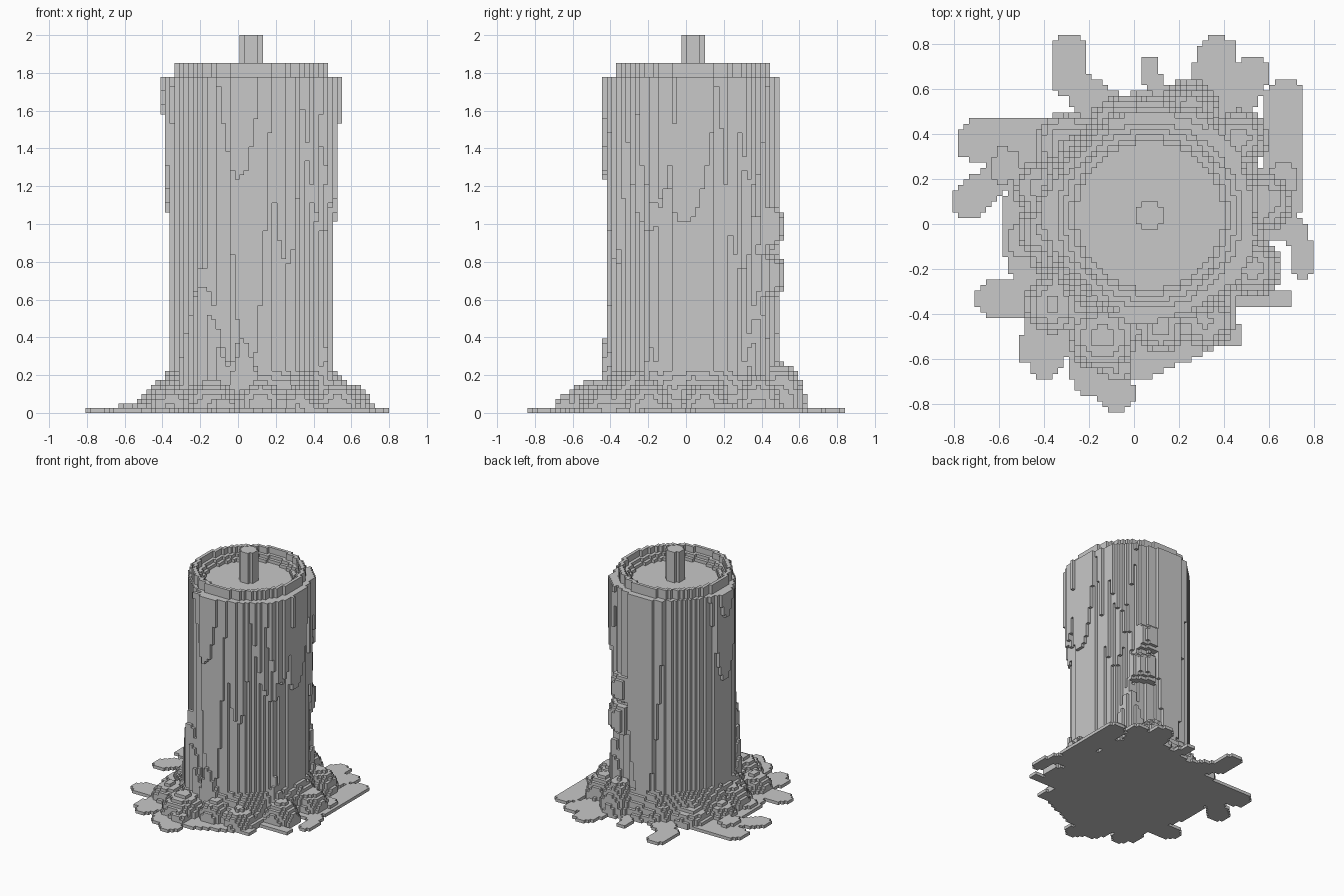
import bpy, bmesh, math

if "Cube" in bpy.data.objects:
    bpy.data.objects.remove(bpy.data.objects["Cube"])

CELL = 2 / 81                 # edge of one block
CX, CY = 0.07, 0.038          # axis of the candle
RIM, SHOULDER, FLOOR, TOP = 75, 72, 71, 81   # heights in blocks
BODY_R = 17.5

GREY = (0.58, 0.58, 0.58, 1)
wax = bpy.data.materials.new("grey wax")
wax.use_nodes = True
wax.diffuse_color = GREY
wax.node_tree.nodes["Principled BSDF"].inputs["Base Color"].default_value = GREY


def block_columns(name, span, reach):
    """Build a blocky solid; span(i, j) gives the (bottom, top) layers of a column."""
    cells = {}
    for i in range(-reach, reach + 1):
        for j in range(-reach, reach + 1):
            s = span(i, j)
            if s and s[1] > s[0]:
                cells[i, j] = s
    bm = bmesh.new()

    def quad(points):
        bm.faces.new([bm.verts.new((CX + x * CELL, CY + y * CELL, z * CELL)) for x, y, z in points])

    for (i, j), (lo, hi) in cells.items():
        corners = [(i - .5, j - .5), (i + .5, j - .5), (i + .5, j + .5), (i - .5, j + .5)]
        quad([(x, y, hi) for x, y in corners])
        quad([(x, y, lo) for x, y in reversed(corners)])
        for k, (di, dj) in enumerate([(0, -1), (1, 0), (0, 1), (-1, 0)]):
            a, b = corners[k], corners[(k + 1) % 4]
            nlo, nhi = cells.get((i + di, j + dj), (hi, hi))
            # only the part of the side not covered by the neighbour
            for z0, z1 in ((lo, min(hi, nlo)), (max(lo, nhi), hi)):
                if z1 > z0:
                    quad([(*a, z0), (*b, z0), (*b, z1), (*a, z1)])
    bmesh.ops.remove_doubles(bm, verts=bm.verts, dist=CELL / 50)
    mesh = bpy.data.meshes.new(name)
    bm.to_mesh(mesh)
    bm.free()
    mesh.materials.append(wax)
    obj = bpy.data.objects.new(name, mesh)
    bpy.context.collection.objects.link(obj)
    return obj


def polar(i, j):
    return math.hypot(i, j), math.degrees(math.atan2(j, i))


def turn(a, b):
    return abs((a - b + 180) % 360 - 180)


# Candle body with a stepped bowl inside the rim
def body(i, j):
    r, _ = polar(i, j)
    for radius, top in ((13.2, FLOOR), (14.3, FLOOR + 1), (15.3, FLOOR + 2),
                        (16.6, RIM), (BODY_R, SHOULDER)):
        if r <= radius:
            return 0, top


# Wax running down from the shoulder: angle, half width, lowest height
THIN = [(-65, 14, .78), (-92, 16, .2), (180, 20, 1.05), (92, 24, .1), (60, 18, .7),
        (35, 18, .75), (-5, 22, 1.0), (-32, 22, .95)]
THICK = [(-98, 14, 1.24), (-25, 16, 1.1), (178, 10, 1.58), (42, 14, 1.2)]


def drips(i, j):
    r, a = polar(i, j)
    if not BODY_R - 1 < r <= 19.5:
        return None
    best = SHOULDER
    for angle, width, low in THICK if r > 18.6 else THIN:
        d = turn(a, angle) / width
        if d < 1:
            low /= CELL
            best = min(best, round(low + (SHOULDER - low) * d ** 2.2))
    return best, SHOULDER


# Beads of wax bulging from the back
def bead(low, high, angle, width):
    def span(i, j):
        r, a = polar(i, j)
        d = turn(a, angle) / width
        if d < 1 and BODY_R - 1 < r <= 21.4 - 2 * d * d:
            pinch = round(max(0, r - 19.4))
            return low + pinch, high - pinch
    return span


# Hardened wax climbing the foot of the candle: angle, half width, top height
CLIMBS = [(-125, 28, .8), (-95, 16, .5), (-30, 14, .35), (50, 20, .65)]
# Rounded heaps around the foot: x, y, radius, height
HEAPS = [(.25, .5, .14, .26), (.47, .38, .13, .2), (-.38, -.03, .15, .17), (-.42, .16, .12, .12),
         (.58, .1, .13, .16), (-.36, -.36, .13, .14), (-.14, -.5, .16, .17), (.12, -.46, .12, .17),
         (.32, -.43, .13, .14), (.53, -.2, .13, .17), (-.3, .36, .14, .13), (-.1, .45, .1, .15),
         (-.08, -.64, .08, .09), (.66, .2, .09, .06), (-.5, -.08, .09, .06), (-.58, .26, .12, .05)]


def mound(i, j):
    r, a = polar(i, j)
    if not BODY_R - 2 < r < 30:
        return None
    t = math.radians(a)
    swell = .58 + .13 * math.sin(5 * t + 1) + .1 * math.sin(11 * t) + .07 * math.sin(23 * t + 2)
    height = 9.5 - max(0, r - 17.5) / swell
    if r <= 19.5:
        for angle, width, top in CLIMBS:
            d = turn(a, angle) / width
            if d < 1:
                height = max(height, (top / CELL - 6 * max(0, r - 18.6)) * (1 - d))
    for x, y, radius, top in HEAPS:
        d = math.hypot(CX + i * CELL - x, CY + j * CELL - y) / radius
        if d < 1:
            height = max(height, top / CELL * math.sqrt(1 - d * d))
    return 0, round(height)


# Thin spilled wax: tongues as (start, end, radius)
TONGUES = [((-.285, .64), (-.285, .77), .075), ((-.22, .58), (-.08, .5), .08),
           ((.1, .55), (.07, .7), .04), ((.3, .5), (.37, .75), .09), ((.45, .52), (.53, .67), .075),
           ((.67, .15), (.67, .56), .085), ((.55, .1), (.68, .1), .08), ((.55, .0), (.73, -.03), .05),
           ((.73, -.03), (.75, -.19), .05), ((.5, -.2), (.62, -.2), .04), ((.4, -.33), (.66, -.33), .045),
           ((.35, -.4), (.44, -.49), .05), ((-.1, -.5), (-.08, -.76), .08),
           ((-.2, -.55), (-.17, -.66), .11), ((.0, -.6), (.28, -.48), .1),
           ((-.33, -.45), (-.39, -.62), .07), ((-.4, -.4), (-.46, -.56), .06),
           ((-.4, -.33), (-.63, -.33), .08), ((-.58, .24), (-.73, .1), .075),
           ((-.35, .37), (-.69, .37), .1)]


def spill(i, j):
    x, y = CX + i * CELL, CY + j * CELL
    if math.hypot(x + .01, y + .01) < .58:
        return 0, 1
    for (ax, ay), (bx, by), radius in TONGUES:
        dx, dy = bx - ax, by - ay
        t = max(0, min(1, ((x - ax) * dx + (y - ay) * dy) / (dx * dx + dy * dy)))
        if math.hypot(x - ax - t * dx, y - ay - t * dy) < radius:
            return 0, 1


# Wick standing on the bowl floor
def wick(i, j):
    return (FLOOR - 1, TOP) if abs(i) + abs(j) <= 3 and max(abs(i), abs(j)) <= 2 else None


block_columns("candle_body", body, 18)
block_columns("wax_drips", drips, 20)
block_columns("lower_bead", bead(25, 34, 62, 12), 22)
block_columns("upper_bead", bead(36, 44, 66, 9), 22)
block_columns("wax_mound", mound, 30)
block_columns("spilled_wax", spill, 38)
block_columns("wick", wick, 3)
